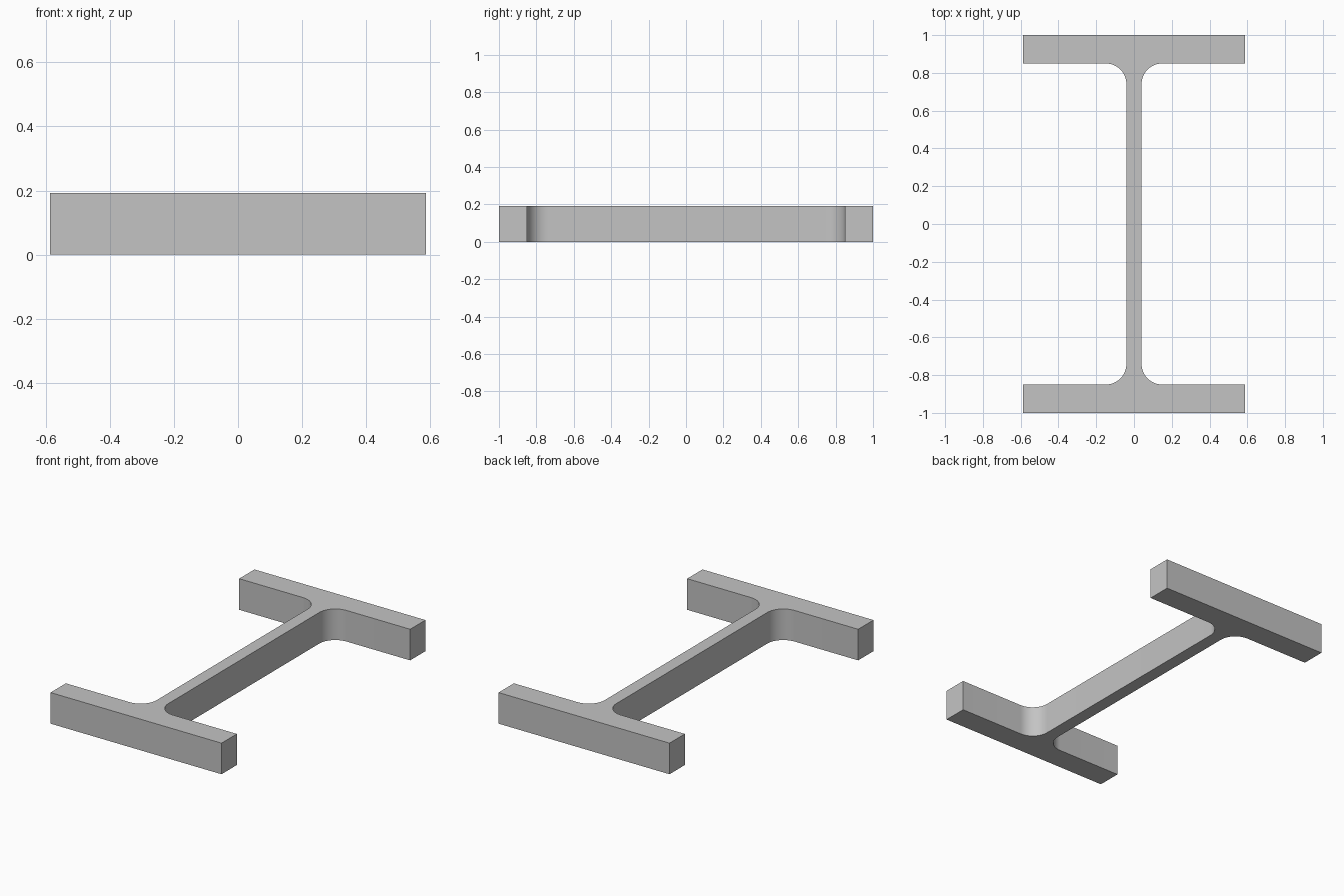
import bpy
import bmesh
from math import sin, cos, pi, radians

cube = bpy.data.objects.get("Cube")
if cube:
    bpy.data.objects.remove(cube, do_unlink=True)

# Overall sizes
HALF_WIDTH = 0.587
HALF_DEPTH = 1.0
HEIGHT = 0.193
FLANGE_INNER = 0.85
HALF_WEB = 0.04
FILLET = 0.11
STEPS = 16

# Steel grey
steel = bpy.data.materials.new("steel_grey")
steel.use_nodes = True
grey = (0.55, 0.55, 0.55, 1.0)
steel.diffuse_color = grey
steel.node_tree.nodes["Principled BSDF"].inputs["Base Color"].default_value = grey

# One quarter of the outline: flange corner, flange lip, fillet into the web
quarter = [(HALF_WIDTH, HALF_DEPTH), (HALF_WIDTH, FLANGE_INNER)]
for i in range(STEPS + 1):
    a = pi / 2 * i / STEPS
    quarter.append((HALF_WEB + FILLET * (1 - sin(a)),
                    FLANGE_INNER - FILLET * (1 - cos(a))))

# Mirror the quarter front to back, then side to side
right = quarter + [(x, -y) for x, y in reversed(quarter)]
outline = right + [(-x, y) for x, y in reversed(right)]

# Extrude the outline into the beam section
bm = bmesh.new()
base = bm.faces.new([bm.verts.new((x, y, 0)) for x, y in outline])
top = bmesh.ops.extrude_face_region(bm, geom=[base], use_keep_orig=True)
bmesh.ops.translate(bm, vec=(0, 0, HEIGHT),
                    verts=[v for v in top["geom"] if isinstance(v, bmesh.types.BMVert)])
bmesh.ops.recalc_face_normals(bm, faces=bm.faces)

mesh = bpy.data.meshes.new("i_beam")
bm.to_mesh(mesh)
bm.free()
mesh.materials.append(steel)
beam = bpy.data.objects.new("i_beam", mesh)
bpy.context.collection.objects.link(beam)

# Smooth fillets, sharp edges elsewhere
bpy.ops.object.select_all(action="DESELECT")
beam.select_set(True)
bpy.context.view_layer.objects.active = beam
bpy.ops.object.shade_smooth_by_angle(angle=radians(30))
